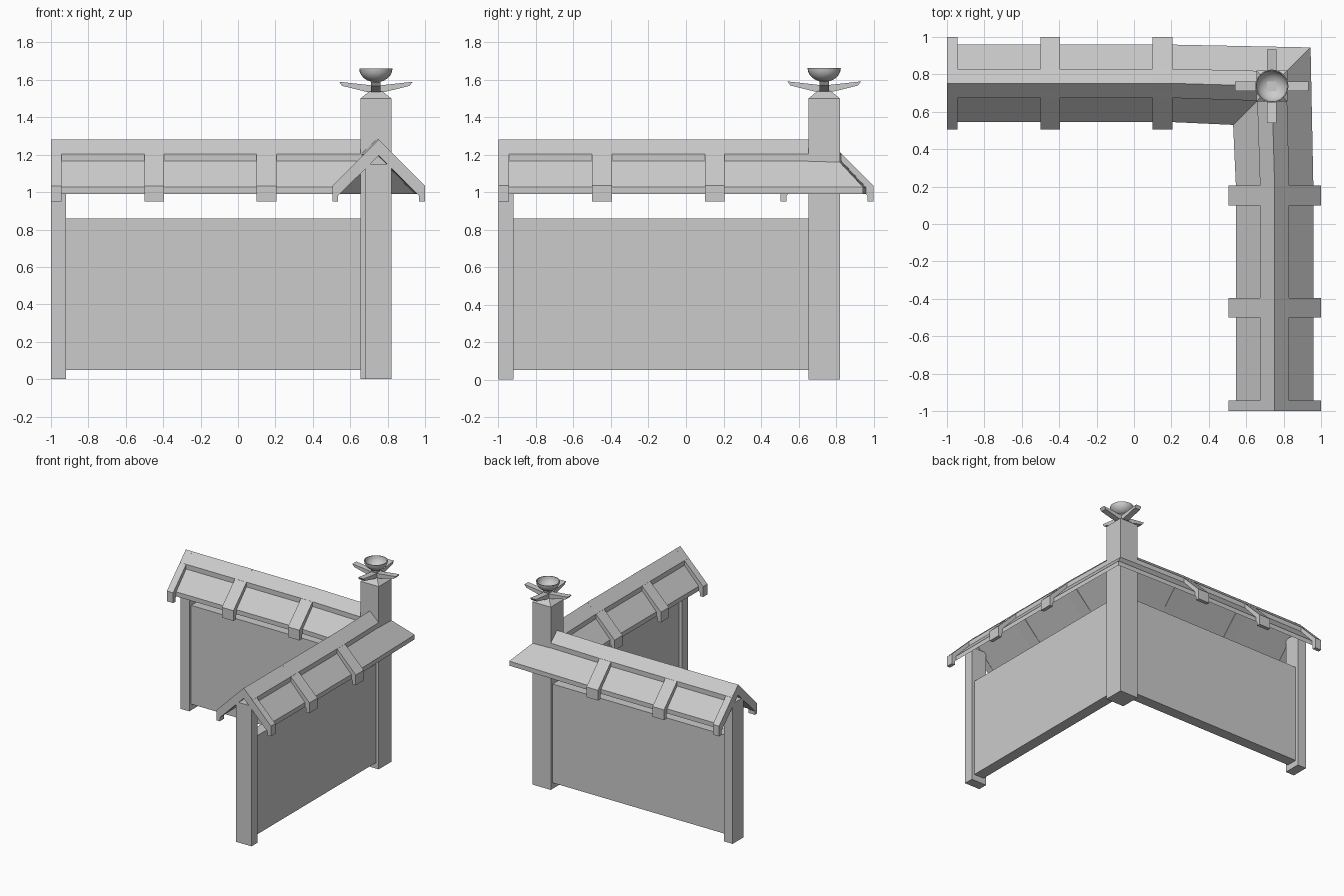
import bpy, bmesh, math
from mathutils import Vector

if "Cube" in bpy.data.objects:
    bpy.data.objects.remove(bpy.data.objects["Cube"])

C = 0.737      # corner pillar centre
A = 0.752      # wall / roof axis


def finish(name, bm):
    bmesh.ops.recalc_face_normals(bm, faces=bm.faces)
    me = bpy.data.meshes.new(name)
    bm.to_mesh(me)
    bm.free()
    ob = bpy.data.objects.new(name, me)
    bpy.context.collection.objects.link(ob)
    return ob


def loft(name, rings):
    """Closed solid through equal-sized rings of points."""
    bm = bmesh.new()
    vs = [[bm.verts.new(p) for p in r] for r in rings]
    n = len(vs[0])
    for a, b in zip(vs, vs[1:]):
        for i in range(n):
            j = (i + 1) % n
            bm.faces.new((a[i], a[j], b[j], b[i]))
    bm.faces.new(vs[0])
    bm.faces.new(vs[-1])
    return finish(name, bm)


def square(h, z):
    return [(C + sx * h, C + sy * h, z) for sx, sy in ((-1, -1), (1, -1), (1, 1), (-1, 1))]


def box(name, x0, x1, y0, y1, z0, z1):
    return loft(name, [[(x0, y0, z), (x1, y0, z), (x1, y1, z), (x0, y1, z)] for z in (z0, z1)])


def gable(outer, inner):
    """Symmetric gable section: outer line from ridge down, inner line back up."""
    half = outer[1:] + inner[:-1]
    return [outer[0]] + half + [inner[-1]] + [(-d, z) for d, z in reversed(half)]


# gable sections: tiled roof with raised ridge band, and rib with drop feet
ROOF = gable([(0, 1.28), (.078, 1.204), (.078, 1.165), (.207, 1.027)], [(.207, .99), (0, 1.205)])
RIB = gable([(0, 1.281), (.247, 1.034)], [(.247, .95), (.217, .95), (.217, .98), (0, 1.196)])


def place(leg, s, d, z):
    """s runs along the wall, d across it (positive = outside of the corner)."""
    return (s, A + d, z) if leg == 0 else (A + d, s, z)


for leg, side in enumerate(("back", "right")):
    # mitred roof running into the corner
    rings = [[place(leg, s, d, z) for d, z in ROOF] for s in (-.998, .2)]
    rings.append([(C + d, C + d, z) for d, z in ROOF])
    loft(side + "_roof", rings)
    # ribs
    for k, (s0, s1) in enumerate(((-1, -.943), (-.5, -.395), (.1, .205))):
        loft(f"{side}_roof_rib_{k + 1}", [[place(leg, s, d, z) for d, z in RIB] for s in (s0, s1)])
    # wall panel and end post
    for part, s0, s1, d, z0, z1 in (("wall", -.93, .67, .045, .05, .86),
                                    ("end_post", -.999, -.92, .07, 0, 1.15)):
        a, b = place(leg, s0, -d, 0), place(leg, s1, d, 0)
        box(f"{side}_{part}", a[0], b[0], a[1], b[1], z0, z1)

# corner pillar with tapered cap and flared neck
loft("corner_pillar", [square(.083, 0), square(.083, 1.5), square(.036, 1.538)])
loft("finial_neck", [square(.01, 1.535), square(.026, 1.585), square(.026, 1.6)])

# four upswept finial arms
ARM = [(0, 1.568), (.197, 1.59), (.18, 1.568), (.05, 1.536), (0, 1.536)]
for k in range(4):
    c, s = round(math.cos(k * math.pi / 2)), round(math.sin(k * math.pi / 2))
    loft(f"finial_arm_{k + 1}",
         [[(C + c * u - s * w, C + s * u + c * w, z) for u, z in ARM] for w in (-.025, .025)])

# open bowl on top
bm = bmesh.new()
R, H, N, TOP = .089, .075, 6, 1.662
prof = [(R * math.sin(i / N * math.pi / 2), TOP - H * math.cos(i / N * math.pi / 2)) for i in range(N + 1)]
prof += [(r * .94, TOP - (TOP - z) * .94) for r, z in reversed(prof)]
vs = [bm.verts.new((C + r, C, z)) for r, z in prof]
es = [bm.edges.new(p) for p in zip(vs, vs[1:])]
bmesh.ops.spin(bm, geom=vs + es, cent=(C, C, 0), axis=(0, 0, 1), angle=2 * math.pi, steps=24)
bmesh.ops.remove_doubles(bm, verts=bm.verts, dist=1e-4)
bowl = finish("finial_bowl", bm)
bpy.context.view_layer.objects.active = bowl
bowl.select_set(True)
bpy.ops.object.shade_smooth_by_angle(angle=math.radians(40))
